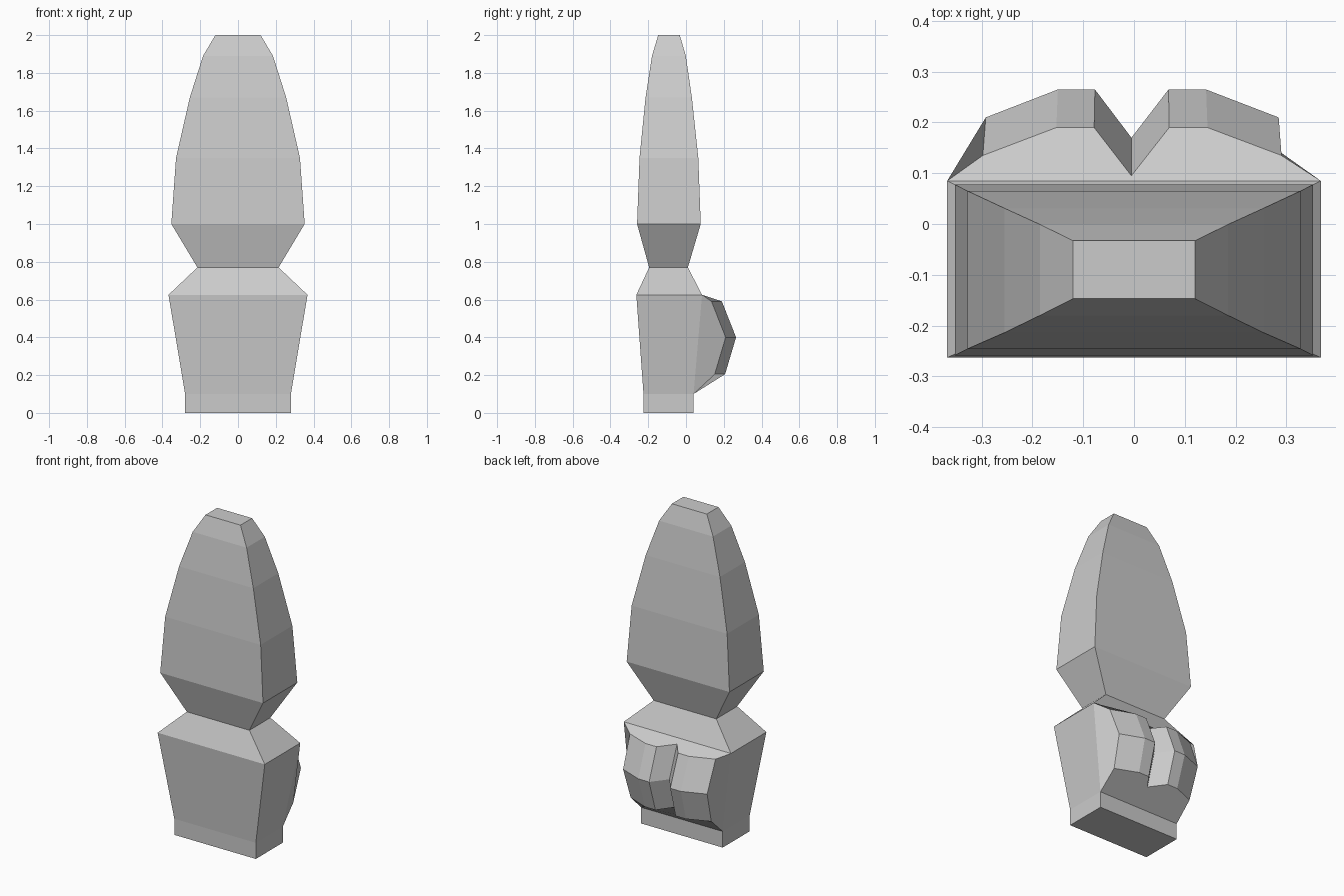
import bpy, bmesh

if "Cube" in bpy.data.objects:
    bpy.data.objects.remove(bpy.data.objects["Cube"])

# Body rings: z, half width, y front, y back
RINGS = [(0.0, 0.28, -0.225, 0.04), (0.1, 0.28, -0.225, 0.04),
         (0.625, 0.368, -0.263, 0.085), (0.77, 0.215, -0.195, 0.01),
         (1.0, 0.353, -0.259, 0.078), (1.35, 0.328, -0.246, 0.065),
         (1.67, 0.255, -0.214, 0.031), (1.89, 0.185, -0.18, -0.001),
         (2.0, 0.12, -0.147, -0.033)]
# Two-lobed pad outline, right to left, at its middle height
LOBES = [(0.285, 0.21), (0.142, 0.265), (0.068, 0.265), (-0.005, 0.17),
         (-0.077, 0.265), (-0.15, 0.265), (-0.292, 0.21)]
# Pad tiers: z, y offset, width scale
TIERS = [(0.205, -0.058, 0.96), (0.4, 0.0, 1.0), (0.59, -0.075, 1.02)]

bm = bmesh.new()

# Tapered body, left open where the pad attaches
rings = [[bm.verts.new(p) for p in ((-w, f, z), (w, f, z), (w, b, z), (-w, b, z))]
         for z, w, f, b in RINGS]
for i, (lo, hi) in enumerate(zip(rings, rings[1:])):
    for k in range(4):
        if not (i == 1 and k == 2):
            n = (k + 1) % 4
            bm.faces.new((lo[k], lo[n], hi[n], hi[k]))
bm.faces.new(rings[0][::-1])
bm.faces.new(rings[-1])

# Lobed pad on the back
tiers = [[bm.verts.new((x * s, y + dy, z)) for x, y in LOBES] for z, dy, s in TIERS]
for lo, hi in zip(tiers, tiers[1:]):
    for k in range(len(LOBES) - 1):
        bm.faces.new((lo[k], lo[k + 1], hi[k + 1], hi[k]))
low, high = rings[1], rings[2]
bm.faces.new([low[3], low[2]] + tiers[0])
bm.faces.new([high[3], high[2]] + tiers[-1])
for corner, end in ((2, 0), (3, -1)):
    bm.faces.new([low[corner]] + [t[end] for t in tiers] + [high[corner]])

bmesh.ops.recalc_face_normals(bm, faces=bm.faces)
mesh = bpy.data.meshes.new("tapered_body")
bm.to_mesh(mesh)
bm.free()
bpy.context.collection.objects.link(bpy.data.objects.new("tapered_body", mesh))
